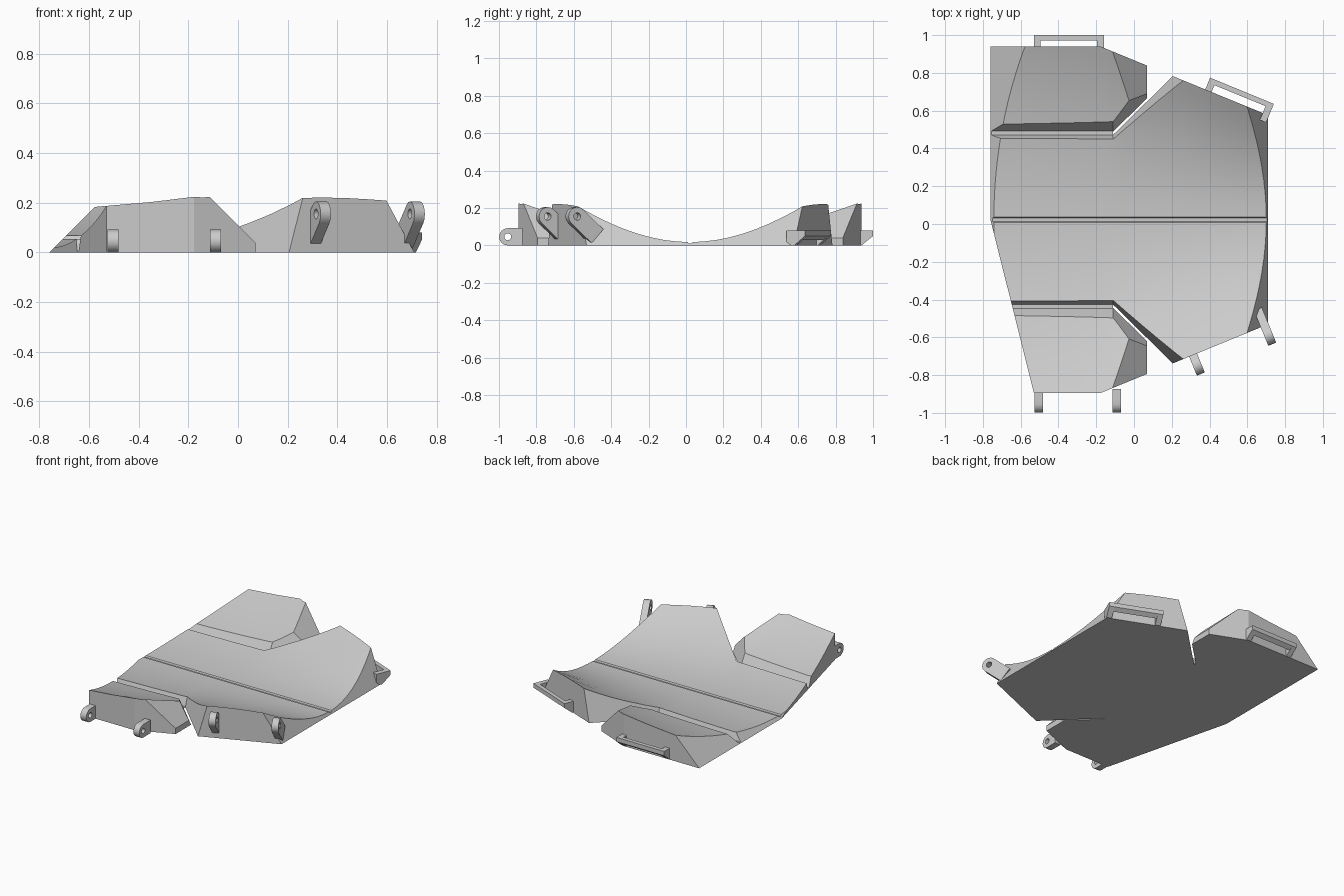
import bpy, bmesh
from math import sin, cos, radians, atan2
from mathutils import Vector, Matrix

cube = bpy.data.objects.get("Cube")
if cube:
    bpy.data.objects.remove(cube)

grey = bpy.data.materials.new("plain grey")
grey.use_nodes = True
colour = (0.6, 0.6, 0.6, 1)
grey.diffuse_color = colour
grey.node_tree.nodes["Principled BSDF"].inputs["Base Color"].default_value = colour

MID = 0.0225      # y of the centre line
HALF = 0.917      # half width of the plate
SHEAR = 0.984     # slope of the side slits
FOLD = -0.11      # x where the fold groove turns into the slit


def make(name, bm, matrix=Matrix(), angle=35):
    bmesh.ops.recalc_face_normals(bm, faces=bm.faces[:])
    mesh = bpy.data.meshes.new(name)
    bm.to_mesh(mesh)
    bm.free()
    ob = bpy.data.objects.new(name, mesh)
    ob.matrix_world = matrix
    mesh.materials.append(grey)
    bpy.context.collection.objects.link(ob)
    bpy.ops.object.select_all(action='DESELECT')
    ob.select_set(True)
    bpy.context.view_layer.objects.active = ob
    bpy.ops.object.shade_smooth_by_angle(angle=radians(angle))
    return ob


def loft(bm, rings, caps=True):
    loops = [[bm.verts.new(p) for p in r] for r in rings]
    n = len(loops[0])
    for a, b in zip(loops, loops[1:]):
        for i in range(n):
            j = (i + 1) % n
            bm.faces.new((a[i], a[j], b[j], b[i]))
    if caps:
        bm.faces.new(loops[0])
        bm.faces.new(loops[-1])


# Cradle cross-sections that steepen towards +x
stations = [(-0.8, 0.185), (-0.59, 0.195), (-0.35, 0.22), (-0.14, 0.25), (FOLD, 0.26),
            (0.0, 0.31), (0.26, 0.37), (0.43, 0.45), (0.6, 0.53), (0.75, 0.6)]
half_rows = [0.008, 0.014] + [0.07 * i for i in range(1, 15)]
rows = [-u for u in reversed(half_rows)] + half_rows

# Outline: sloped ends, skewed corner, straight sides and angled wing edges
outline = [((0.71, 0, 0), (0.205, 0, 0.11)), ((-0.76, 0, 0), (-1, 0, 1)),
           ((-0.76, MID, 0), (-0.917, -0.23, 0))]
for s in (1, -1):
    outline += [((0, MID + s * HALF, 0), (0, s, 0)),
                ((0.26, MID + s * 0.738, 0), (0.41, s, 0))]


def trim(bm, point, normal, fill=True):
    """Remove the side the normal points to and close the cut."""
    normal = Vector(normal).normalized()
    bmesh.ops.bisect_plane(bm, geom=bm.verts[:] + bm.edges[:] + bm.faces[:], dist=1e-6,
                           plane_co=point, plane_no=normal, clear_outer=True)
    edges = [e for e in bm.edges if e.is_boundary]
    if fill and edges:
        bmesh.ops.triangle_fill(bm, edges=edges, use_beauty=True, normal=normal)


def plate_piece(planes):
    bm = bmesh.new()
    rings = []
    for x, k in stations:
        ring = [(x, MID + u, 0.01 if abs(u) < 0.01 else 0.018 + k * u * u) for u in rows]
        rings.append(ring + [(x, MID + rows[-1], 0), (x, MID + rows[0], 0)])
    loft(bm, rings)
    bmesh.ops.recalc_face_normals(bm, faces=bm.faces[:])
    for point, normal in outline + planes:
        trim(bm, point, normal)
    return bm


# Central cradle: a rear strip and the flared wings, welded at the fold
rear_walls = [((FOLD, MID + s * 0.45, 0), (0, s, 0.353)) for s in (1, -1)]
wing_walls = [((FOLD, MID + s * 0.45, 0), (-SHEAR, s, 0.353)) for s in (1, -1)]
rear = plate_piece(rear_walls)
trim(rear, (FOLD, 0, 0), (1, 0, 0), fill=False)
rear_mesh = bpy.data.meshes.new("rear_strip")
rear.to_mesh(rear_mesh)
rear.free()
cradle = plate_piece(wing_walls)
trim(cradle, (FOLD, 0, 0), (-1, 0, 0), fill=False)
cradle.from_mesh(rear_mesh)
bpy.data.meshes.remove(rear_mesh)
bmesh.ops.remove_doubles(cradle, verts=cradle.verts[:], dist=1e-4)
make("cradle_plate", cradle, angle=15)

# Side flaps and the thin hinge strips under the fold grooves
for s, side in ((1, "left"), (-1, "right")):
    flap_foot = (FOLD, MID + s * 0.467, 0)
    flap = plate_piece([(flap_foot, (0, -s, 0.6)), (flap_foot, (SHEAR, -s, 0.6)),
                        ((0.07, 0, 0.04), (1, 0, 1)), ((0.07, 0, 0), (1, 0, 0))])
    make(side + "_flap", flap, angle=15)
    strip = plate_piece([((0, 0, 0.005), (0, 0, 1)), ((FOLD, 0, 0), (1, 0, 0)),
                         ((0, MID + s * 0.447, 0), (0, -s, 0)),
                         ((0, MID + s * 0.471, 0), (0, s, 0))])
    make(side + "_hinge_strip", strip, angle=15)


def frame(x, y, outward):
    """Local x runs along the edge, local y points outward."""
    turn = atan2(outward[1], outward[0]) - radians(90)
    return Matrix.Translation((x, y, 0)) @ Matrix.Rotation(turn, 4, 'Z')


# Hinge lugs: rounded, pierced tabs, tilted about the hole
def lug(name, x, y, z, outward, radius, tail, tilt):
    n = 16
    angles = [radians(-90 + 360 * i / n) for i in range(n)]
    outer = [(radius * cos(a), radius * sin(a)) for a in angles[:9]]
    outer += [(-tail * f, radius) for f in (0.4, 0.7)] + [(-tail, radius), (-tail, 0)]
    outer += [(-tail, -radius)] + [(-tail * f, -radius) for f in (0.7, 0.4)]
    inner = [(0.4 * radius * cos(a), 0.4 * radius * sin(a)) for a in angles]
    c, d = cos(tilt), sin(tilt)
    w = 0.0225
    bm = bmesh.new()
    path = [(outer, -w), (outer, w), (inner, w), (inner, -w), (outer, -w)]
    loft(bm, [[(t, a * c - b * d, z + a * d + b * c) for a, b in ring] for ring, t in path], False)
    bmesh.ops.remove_doubles(bm, verts=bm.verts[:], dist=1e-5)
    make(name, bm, frame(x, y, outward))


wing_front, wing_back = (0.38, -0.925), (0.38, 0.925)
lug("flap_lug_rear", -0.503, -0.953, 0.046, (0, -1), 0.046, 0.08, 0)
lug("flap_lug_front", -0.091, -0.953, 0.046, (0, -1), 0.046, 0.08, 0)
lug("wing_lug_rear", 0.335, -0.748, 0.155, wing_front, 0.05, 0.158, radians(42))
lug("wing_lug_front", 0.713, -0.59, 0.155, wing_front, 0.05, 0.158, radians(42))


# Catch loops: two gusset legs joined by an outer bar
def catch(name, x, y, outward, length):
    bm = bmesh.new()
    leg = [(-0.045, 0.0), (0.0, 0.0), (0.062, 0.05), (0.062, 0.08), (-0.045, 0.08)]
    bar = [(0.034, 0.03), (0.062, 0.05), (0.062, 0.08), (0.034, 0.08)]
    h, w = length / 2, 0.036
    for profile, a, b in ((leg, -h, -h + w), (leg, h - w, h), (bar, -h + w, h - w)):
        loft(bm, [[(t, p, z) for p, z in profile] for t in (a, b)])
    make(name, bm, frame(x, y, outward), angle=20)


catch("flap_catch", -0.345, 0.938, (0, 1), 0.37)
catch("wing_catch", 0.548, 0.648, wing_back, 0.365)
